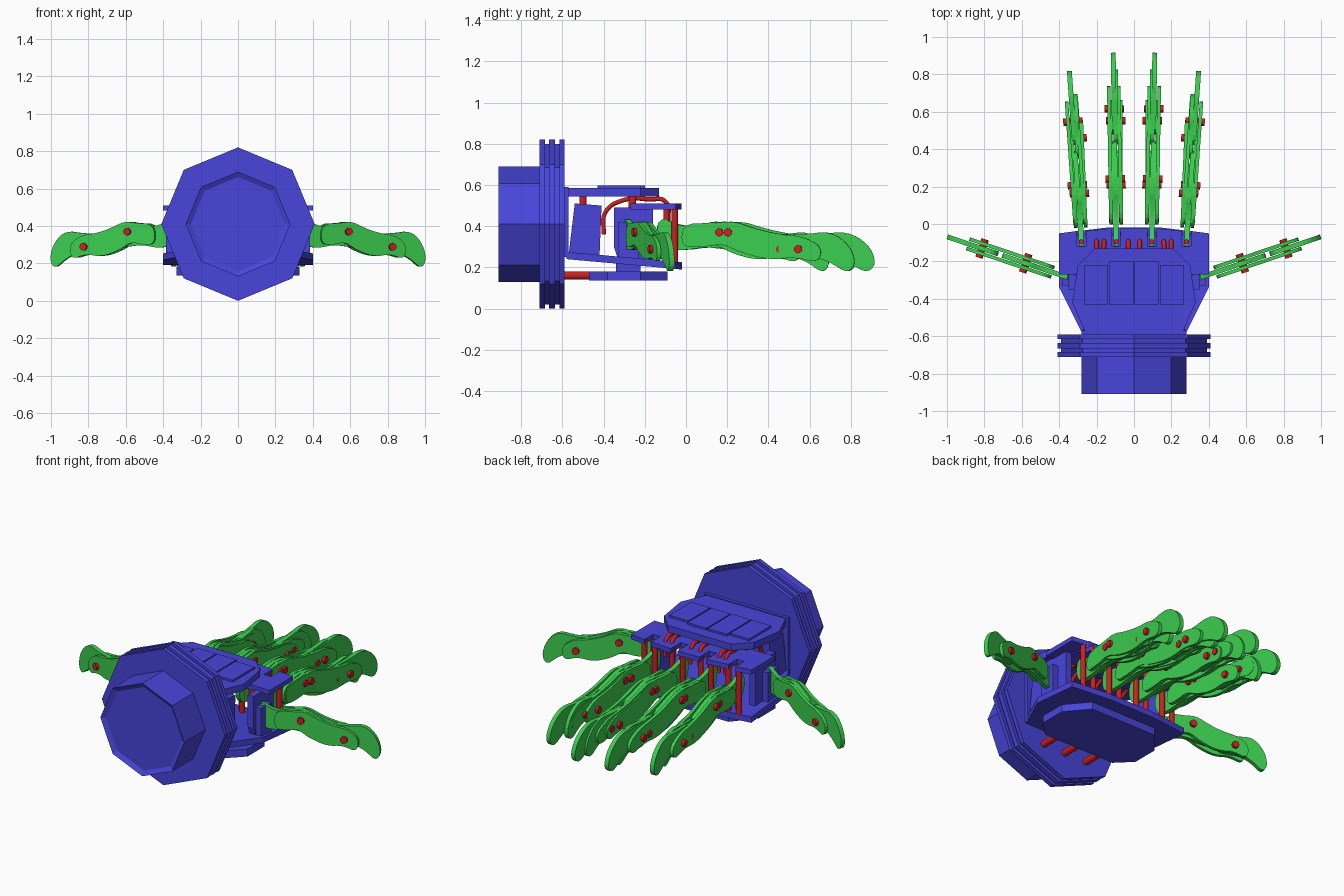
import bpy, bmesh, math
from mathutils import Matrix, Vector

cube = bpy.data.objects.get("Cube")
if cube:
    bpy.data.objects.remove(cube, do_unlink=True)


def material(name, rgb):
    mat = bpy.data.materials.new(name)
    mat.use_nodes = True
    mat.diffuse_color = (*rgb, 1)
    mat.node_tree.nodes["Principled BSDF"].inputs["Base Color"].default_value = (*rgb, 1)
    return mat


BLUE = material("frame blue", (0.065, 0.06, 0.7))
GREEN = material("finger green", (0.045, 0.62, 0.08))
RED = material("pin red", (0.62, 0.014, 0.016))


def finish(name, bm, mat):
    bmesh.ops.recalc_face_normals(bm, faces=bm.faces)
    mesh = bpy.data.meshes.new(name)
    bm.to_mesh(mesh)
    bm.free()
    mesh.materials.append(mat)
    obj = bpy.data.objects.new(name, mesh)
    bpy.context.collection.objects.link(obj)
    return obj


def prism(name, outline, low, high, mat, matrix=Matrix()):
    """Extrude a flat outline from low to high along its normal."""
    bm = bmesh.new()
    face = bm.faces.new([bm.verts.new((u, v, low)) for u, v in outline])
    out = bmesh.ops.extrude_face_region(bm, geom=[face])
    tops = [g for g in out["geom"] if isinstance(g, bmesh.types.BMVert)]
    bmesh.ops.translate(bm, verts=tops, vec=(0, 0, high - low))
    bm.transform(matrix)
    return finish(name, bm, mat)


def rod(name, start, end, radius, mat, sides=12):
    start, end = Vector(start), Vector(end)
    axis = end - start
    bm = bmesh.new()
    bmesh.ops.create_cone(bm, cap_ends=True, segments=sides, radius1=radius,
                          radius2=radius, depth=axis.length)
    turn = axis.to_track_quat("Z", "Y").to_matrix().to_4x4()
    bm.transform(Matrix.Translation((start + end) / 2) @ turn)
    return finish(name, bm, mat)


def box(name, x, y, z, mat):
    return prism(name, [(x[0], y[0]), (x[1], y[0]), (x[1], y[1]), (x[0], y[1])],
                 z[0], z[1], mat)


def mirrored(half):
    return half + [(-x, y) for x, y in reversed(half)]


def rounded(points, rounds=2):
    """Soften an outline by cutting its corners."""
    for _ in range(rounds):
        cut = []
        for i, p in enumerate(points):
            a, b = Vector(p), Vector(points[(i + 1) % len(points)])
            cut += [a.lerp(b, 0.25), a.lerp(b, 0.75)]
        points = cut
    return points


# Wrist: stacked octagonal rings and a forearm socket with a sunken end
AXIS_Z = 0.41
for i, (y0, y1, r) in enumerate([(-0.71, -0.685, 0.41), (-0.685, -0.665, 0.39),
                                 (-0.665, -0.635, 0.41), (-0.635, -0.615, 0.39),
                                 (-0.615, -0.59, 0.41)]):
    rod(f"wrist_ring_{i}", (0, y0, AXIS_Z), (0, y1, AXIS_Z), r, BLUE, 8)
socket = rod("forearm_socket", (0, -0.91, AXIS_Z), (0, -0.7, AXIS_Z), 0.28, BLUE, 8)
bm = bmesh.new()
bm.from_mesh(socket.data)
bm.normal_update()
end = [f for f in bm.faces if f.normal.y < -0.9]
bmesh.ops.inset_region(bm, faces=end, thickness=0.028)
bmesh.ops.translate(bm, verts=end[0].verts, vec=(0, 0.015, 0))
bm.to_mesh(socket.data)
bm.free()
box("wrist_mount", (-0.28, 0.28), (-0.59, -0.57), (0.25, 0.59), BLUE)

# Back of the hand with raised slats
prism("back_plate", mirrored([(0.26, -0.58), (0.33, -0.42), (0.3, -0.22), (0.21, -0.13)]),
      0.545, 0.585, BLUE)
for i in range(4):
    x = (i - 1.5) * 0.135
    front = -0.19 - abs(x) * 0.15
    box(f"back_slat_{i}", (x - 0.064, x + 0.064), (-0.43, front), (0.58, 0.597), BLUE)

# Knuckle plate, notched for each finger
FINGER_X = (0.095, 0.28)
edge = []
for x in FINGER_X:
    lip = -0.015 - x * 0.08
    edge += [(x - 0.024, lip), (x - 0.024, -0.12), (x + 0.024, -0.12), (x + 0.024, lip)]
half = [(0.26, -0.27), (0.4, -0.27), (0.4, -0.05)] + edge[::-1]
prism("knuckle_plate", mirrored(half), 0.482, 0.51, BLUE)

# Palm plates
lower = prism("lower_palm_plate",
              mirrored([(0.28, -0.58), (0.36, -0.42), (0.4, -0.34), (0.4, -0.05), (0.15, -0.02)]),
              0.24, 0.275, BLUE)
for v in lower.data.vertices:
    v.co.z -= 0.09 * (v.co.y + 0.58)
box("palm_spacer", (-0.25, 0.25), (-0.34, -0.22), (0.175, 0.24), BLUE)
prism("palm_pad", mirrored([(0.24, -0.47), (0.33, -0.38), (0.33, -0.22), (0.22, -0.09)]),
      0.135, 0.18, BLUE)
for i in (-1, 0, 1):
    rod(f"wrist_rod_{i}", (i * 0.15, -0.6, 0.16), (i * 0.15, -0.44, 0.16), 0.02, RED)

# Outlines along a finger: fraction of the length, height
BASE = rounded([(-0.02, 0.3), (0.1, 0.28), (0.24, 0.3), (0.36, 0.29), (0.54, 0.27),
                (0.55, 0.36), (0.46, 0.39), (0.34, 0.43), (0.22, 0.4), (0.1, 0.4), (-0.02, 0.45)])
SIDE = rounded([(0.12, 0.3), (0.24, 0.3), (0.32, 0.315), (0.42, 0.27), (0.57, 0.235),
                (0.7, 0.25), (0.82, 0.22), (0.84, 0.3), (0.74, 0.35), (0.62, 0.36),
                (0.5, 0.385), (0.38, 0.425), (0.28, 0.415), (0.13, 0.41)])
TIP = rounded([(0.58, 0.25), (0.68, 0.25), (0.78, 0.255), (0.88, 0.225), (0.97, 0.17),
               (1.015, 0.22), (0.98, 0.31), (0.88, 0.375), (0.74, 0.36), (0.58, 0.36)])


def finger(name, x, y, heading, length):
    """Central base and tip plates, a pair of side links, and two pins."""
    along = Vector((math.sin(heading), math.cos(heading), 0))
    across = Vector((along.y, -along.x, 0))
    root = Vector((x, y, 0))
    matrix = Matrix((along * length, (0, 0, 1), across)).transposed().to_4x4()
    matrix = Matrix.Translation(root) @ matrix
    prism(f"{name}_base", BASE, -0.013, 0.013, GREEN, matrix)
    prism(f"{name}_tip", TIP, -0.013, 0.013, GREEN, matrix)
    for side in (-1, 1):
        low, high = sorted((side * 0.017, side * 0.036))
        prism(f"{name}_link_{side}", SIDE, low, high, GREEN, matrix)
    for part, t, z in (("knuckle_pin", 0.35, 0.37), ("tip_pin", 0.715, 0.288)):
        centre = root + along * length * t + Vector((0, 0, z))
        rod(f"{name}_{part}", centre - across * 0.052, centre + across * 0.052, 0.02, RED)


# Both sides of the hand: overlapping long and short fingers, thumb, supports, cables
for s, word in ((1, "left"), (-1, "right")):
    inner, outer = FINGER_X
    finger(f"{word}_inner_long_finger", s * inner, -0.12, s * math.radians(0.9), 1.03)
    finger(f"{word}_inner_short_finger", s * inner, -0.12, s * math.radians(0.2), 0.94)
    finger(f"{word}_outer_long_finger", s * outer, -0.12, s * math.radians(4), 0.935)
    finger(f"{word}_outer_short_finger", s * outer, -0.12, s * math.radians(2.4), 0.81)
    finger(f"{word}_thumb", s * 0.355, -0.285, s * math.radians(71.4), 0.675)

    upright = Matrix(((0, 0, s, 0), (1, 0, 0, 0), (0, 1, 0, 0), (0, 0, 0, 1)))
    prism(f"{word}_wrist_pillar", [(-0.57, 0.26), (-0.42, 0.25), (-0.41, 0.5), (-0.54, 0.51)],
          0.2, 0.27, BLUE, upright)
    prism(f"{word}_thumb_mount", [(-0.33, 0.24), (-0.16, 0.22), (-0.16, 0.49), (-0.35, 0.49),
                                  (-0.35, 0.3)], 0.31, 0.35, BLUE, upright)
    prism(f"{word}_thumb_bracket", [(-0.33, 0.24), (-0.23, 0.24), (-0.23, 0.42), (-0.33, 0.42)],
          0.35, 0.385, BLUE, upright)
    for y in (-0.5, -0.26):
        rod(f"{word}_back_post", (s * 0.22, y, 0.47), (s * 0.22, y, 0.56), 0.018, RED)

    for x in FINGER_X:
        for offset in (-0.035, 0.035):
            rod(f"{word}_knuckle_rod", (s * (x + offset), -0.055, 0.21),
                (s * (x + offset), -0.055, 0.5), 0.016, RED)
        rod(f"{word}_hinge_rod", (s * x, -0.095, 0.21), (s * x, -0.095, 0.49), 0.014, RED)

    for x0, x1 in ((0.04, 0.03), (0.12, 0.16), (0.22, 0.2)):
        curve = bpy.data.curves.new(f"{word}_cable", "CURVE")
        curve.dimensions = "3D"
        curve.bevel_depth, curve.bevel_resolution, curve.resolution_u = 0.012, 1, 6
        path = [(x0, -0.4, 0.36), (x0, -0.39, 0.47), (x0, -0.29, 0.53),
                (x1, -0.18, 0.53), (x1, -0.1, 0.52), (x1, -0.085, 0.42)]
        spline = curve.splines.new("BEZIER")
        spline.bezier_points.add(len(path) - 1)
        for point, (x, y, z) in zip(spline.bezier_points, path):
            point.co = (s * x, y, z)
            point.handle_left_type = point.handle_right_type = "AUTO"
        curve.materials.append(RED)
        bpy.context.collection.objects.link(bpy.data.objects.new(f"{word}_cable", curve))
